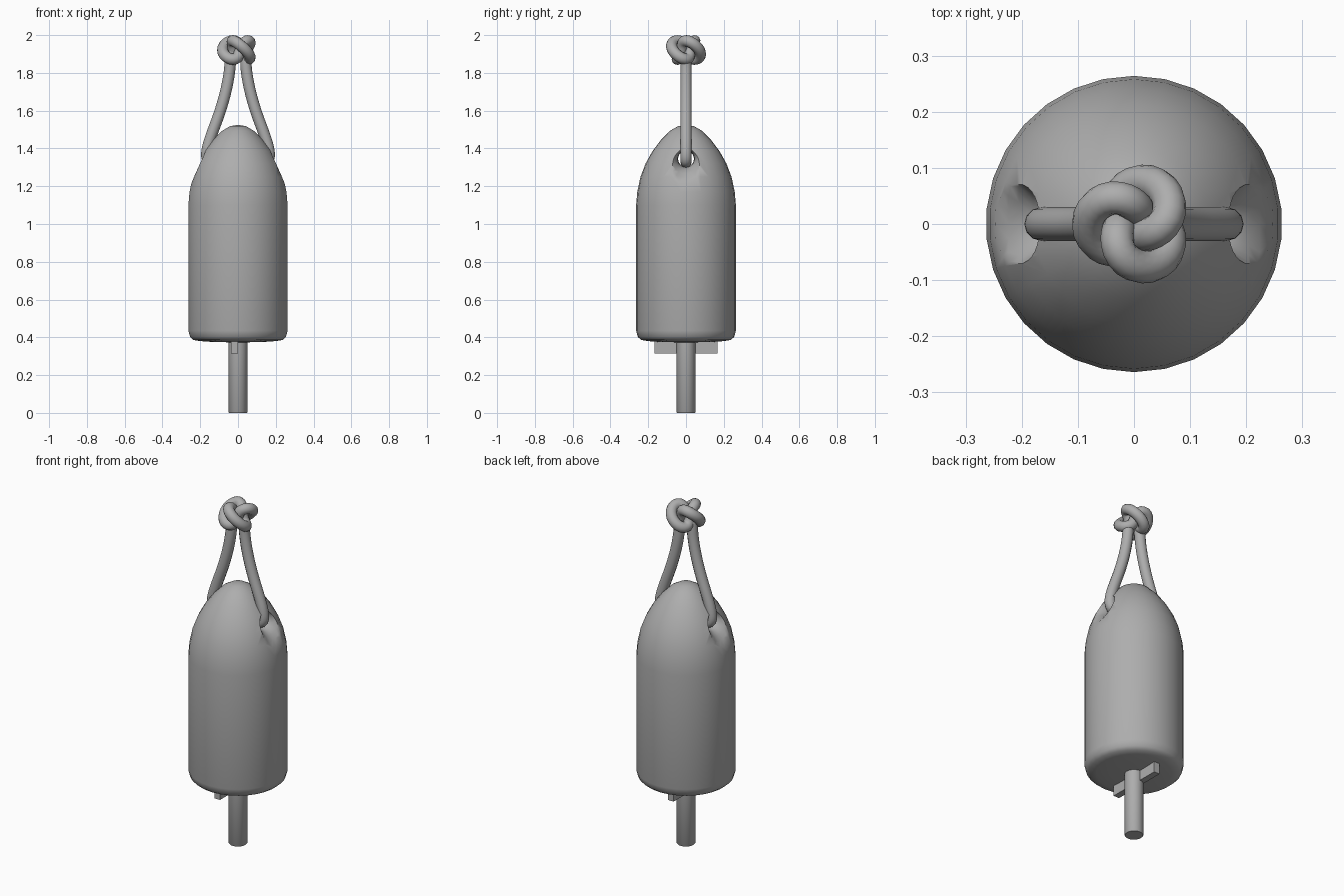
import bpy, bmesh
from math import sin, cos, pi, radians
from mathutils import Matrix

if "Cube" in bpy.data.objects:
    bpy.data.objects.remove(bpy.data.objects["Cube"])

# Dark grey shared by all parts
grey = bpy.data.materials.new("dark_grey")
grey.diffuse_color = (0.42, 0.42, 0.42, 1)
grey.use_nodes = True
grey.node_tree.nodes["Principled BSDF"].inputs["Base Color"].default_value = grey.diffuse_color


def smooth(obj, angle=40):
    bpy.ops.object.select_all(action='DESELECT')
    obj.select_set(True)
    bpy.context.view_layer.objects.active = obj
    bpy.ops.object.shade_smooth_by_angle(angle=radians(angle))


def lathe(name, profile, segs, offset=0.0):
    """Revolve (radius, height) points about z; radius 0 makes a pole."""
    bm = bmesh.new()
    rings = []
    for r, z in profile:
        n = 1 if r == 0 else segs
        rings.append([bm.verts.new((r * cos(offset + 2 * pi * i / segs),
                                    r * sin(offset + 2 * pi * i / segs), z)) for i in range(n)])
    for a, b in zip(rings, rings[1:]):
        for i in range(segs):
            j = (i + 1) % segs
            quad = [a[i % len(a)], a[j % len(a)], b[j % len(b)], b[i % len(b)]]
            bm.faces.new(list(dict.fromkeys(quad)))
    bmesh.ops.recalc_face_normals(bm, faces=bm.faces)
    mesh = bpy.data.meshes.new(name)
    bm.to_mesh(mesh)
    bm.free()
    mesh.materials.append(grey)
    obj = bpy.data.objects.new(name, mesh)
    bpy.context.collection.objects.link(obj)
    return obj


def rope(name, points, kind, cyclic, radius=0.03):
    curve = bpy.data.curves.new(name, 'CURVE')
    curve.dimensions = '3D'
    curve.bevel_depth = radius
    curve.bevel_resolution = 4
    curve.use_fill_caps = True
    curve.materials.append(grey)
    sp = curve.splines.new(kind)
    sp.points.add(len(points) - 1)
    for p, co in zip(sp.points, points):
        p.co = (*co, 1)
    sp.use_cyclic_u = cyclic
    if kind == 'NURBS':
        sp.order_u = 3
        sp.use_endpoint_u = True
        sp.resolution_u = 4
    obj = bpy.data.objects.new(name, curve)
    bpy.context.collection.objects.link(obj)
    return obj


# Bullet-shaped float
body = lathe("float_body", [
    (0, 0.373), (0.13, 0.375), (0.2, 0.38), (0.237, 0.386), (0.255, 0.402), (0.264, 0.435),
    (0.264, 1.1), (0.258, 1.17), (0.241, 1.25), (0.214, 1.32), (0.178, 1.385),
    (0.133, 1.445), (0.085, 1.493), (0.042, 1.518), (0, 1.525)], 30, radians(6))

# Flared rope hole through the nose
half = [(0.042, 0.1), (0.046, 0.15), (0.058, 0.18), (0.078, 0.205),
        (0.1, 0.224), (0.135, 0.25), (0.18, 0.275)]
prof = [(0, -0.275)] + [(r, -x) for r, x in reversed(half)] + half + [(0, 0.275)]
cutter = lathe("hole_cutter", prof, 24)
cutter.data.transform(Matrix.Translation((0, 0, 1.345)) @ Matrix.Rotation(pi / 2, 4, 'Y'))
mod = body.modifiers.new("rope_hole", 'BOOLEAN')
mod.operation = 'DIFFERENCE'
mod.solver = 'EXACT'
mod.object = cutter
bpy.context.view_layer.objects.active = body
bpy.ops.object.modifier_apply(modifier=mod.name)
bpy.data.objects.remove(cutter)
smooth(body, 55)

# Stem under the float
stem = lathe("stem", [(0, 0), (0.047, 0), (0.05, 0.004), (0.05, 0.42), (0, 0.42)], 24)
smooth(stem)

# Cross bar against the underside
bpy.ops.mesh.primitive_cube_add(size=1, location=(-0.018, 0, 0.35))
bar = bpy.context.object
bar.name = "cross_bar"
bar.data.transform(Matrix.Diagonal((0.037, 0.334, 0.07, 1)))
bar.data.materials.append(grey)

# Rope loop, mirrored about x = 0
right = [(0.08, 1.33), (0.15, 1.325), (0.168, 1.355), (0.161, 1.41), (0.134, 1.49),
         (0.096, 1.59), (0.064, 1.7), (0.045, 1.8), (0.04, 1.87)]
path = [(-x, 0, z) for x, z in reversed(right)] + [(x, 0, z) for x, z in right]
path = [(-0.03, 0, 1.91)] + path + [(0.05, 0, 1.88)]
rope("rope_loop", path, 'NURBS', False)

# Three-lobed knot tying the loop
knot = []
for i in range(72):
    u = 2 * pi * i / 72
    r, a = 0.053 + 0.028 * cos(3 * u), pi - 2 * u
    knot.append((r * cos(a), r * sin(a), 1.921 + 0.049 * sin(3 * u)))
rope("rope_knot", knot, 'POLY', True)
